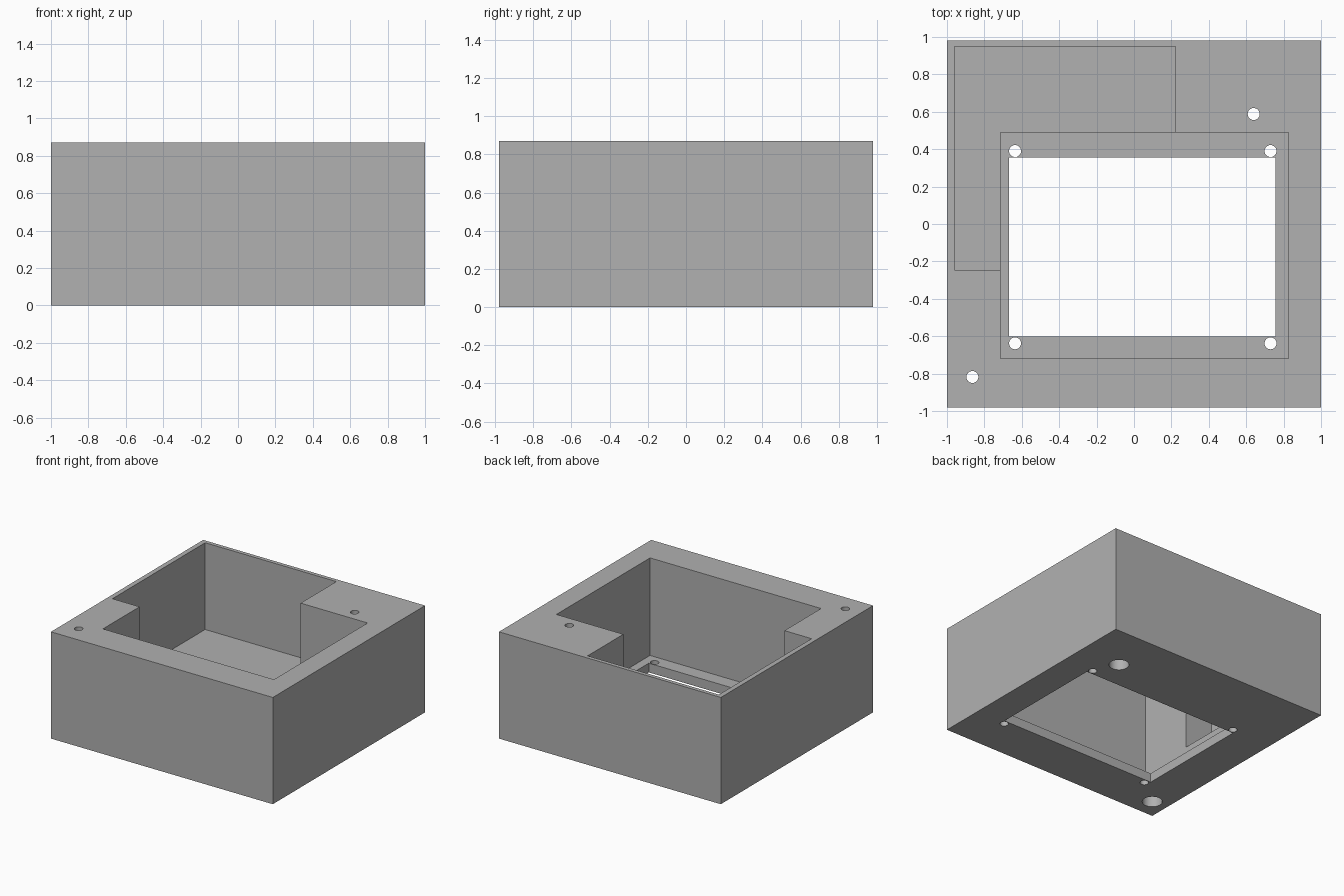
import bpy
import math

cube = bpy.data.objects.get("Cube")
if cube:
    bpy.data.objects.remove(cube, do_unlink=True)

HEIGHT = 0.87
HALF_Y = 0.98
OVER = 0.1  # cutters overrun the faces they open

grey = bpy.data.materials.new("plain grey")
grey.use_nodes = True
colour = (0.44, 0.44, 0.44, 1)
grey.diffuse_color = colour
grey.node_tree.nodes["Principled BSDF"].inputs["Base Color"].default_value = colour


def block(name, x0, x1, y0, y1, z0, z1):
    bpy.ops.mesh.primitive_cube_add(
        size=1, location=((x0 + x1) / 2, (y0 + y1) / 2, (z0 + z1) / 2))
    ob = bpy.context.object
    ob.name = name
    ob.scale = (x1 - x0, y1 - y0, z1 - z0)
    bpy.ops.object.transform_apply(location=False, rotation=False, scale=True)
    ob.data.materials.append(grey)
    return ob


def drill(name, x, y, radius, z0, z1):
    bpy.ops.mesh.primitive_cylinder_add(
        vertices=32, radius=radius, depth=z1 - z0, location=(x, y, (z0 + z1) / 2))
    ob = bpy.context.object
    ob.name = name
    ob.data.materials.append(grey)
    return ob


# Solid outer body
body = block("housing", -1, 1, -HALF_Y, HALF_Y, 0, HEIGHT)
top = HEIGHT + OVER

# Main pocket, shallower corner pocket and the window through the floor
cutters = [
    block("main_pocket", -0.715, 0.827, -0.718, 0.488, 0.075, top),
    block("corner_pocket", -0.96, 0.223, -0.246, 0.948, 0.163, top),
    block("window_opening", -0.667, 0.757, -0.602, 0.355, -OVER, 0.2),
]

# Four screw holes around the window
for x in (-0.636, 0.73):
    for y in (-0.638, 0.39):
        cutters.append(drill("window_screw_hole", x, y, 0.032, -OVER, 0.3))

# Two mounting holes, widened from below
for x, y in ((0.64, 0.588), (-0.864, -0.818)):
    cutters.append(drill("mounting_hole", x, y, 0.032, -OVER, top))
    cutters.append(drill("mounting_counterbore", x, y, 0.075, -OVER, 0.6))

# Cut everything out of the body
for cutter in cutters:
    cutter.hide_render = True
    mod = body.modifiers.new(cutter.name, "BOOLEAN")
    mod.operation = "DIFFERENCE"
    mod.solver = "EXACT"
    mod.object = cutter
    bpy.ops.object.select_all(action="DESELECT")
    body.select_set(True)
    bpy.context.view_layer.objects.active = body
    bpy.ops.object.modifier_apply(modifier=mod.name)
    bpy.data.objects.remove(cutter, do_unlink=True)

bpy.ops.object.shade_smooth_by_angle(angle=math.radians(30))
